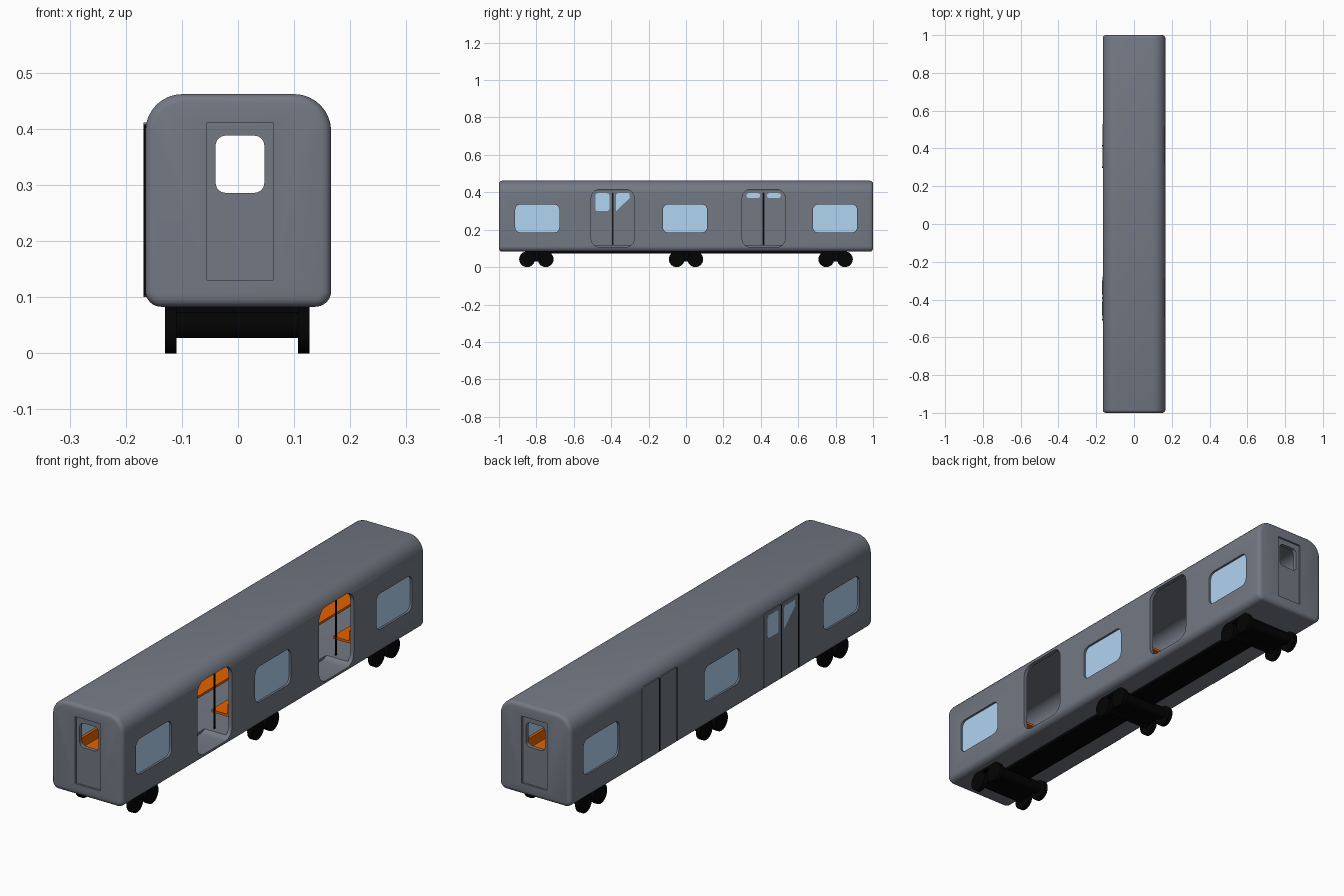
import bpy, bmesh, math

if "Cube" in bpy.data.objects:
    bpy.data.objects.remove(bpy.data.objects["Cube"])

def material(name, color):
    m = bpy.data.materials.new(name)
    m.diffuse_color = (*color, 1)
    m.use_nodes = True
    m.node_tree.nodes["Principled BSDF"].inputs["Base Color"].default_value = m.diffuse_color
    return m

PAINT = material("slate_paint", (0.170, 0.188, 0.228))
GLASS = material("glass", (0.44, 0.66, 0.90))
ORANGE = material("orange", (0.78, 0.125, 0.0))
BLACK = material("black", (0.001, 0.001, 0.001))

def rounded(u0, u1, v0, v1, rb, rt=None, n=6):
    """Rounded rectangle outline with bottom and top corner radii."""
    rt = rb if rt is None else rt
    pts = []
    for k, (u, v, r) in enumerate([(u1 - rt, v1 - rt, rt), (u0 + rt, v1 - rt, rt),
                                   (u0 + rb, v0 + rb, rb), (u1 - rb, v0 + rb, rb)]):
        for i in range(n + 1):
            a = (k + i / n) * math.pi / 2
            pts.append((u + r * math.cos(a), v + r * math.sin(a)))
    return pts

def circle(u, v, r, n=24):
    return [(u + r * math.cos(2 * math.pi * i / n), v + r * math.sin(2 * math.pi * i / n)) for i in range(n)]

def rect(u0, u1, v0, v1):
    return [(u0, v0), (u1, v0), (u1, v1), (u0, v1)]

def prism(name, pts, axis, lo, hi, mat=PAINT, bevel=0):
    """Extrude an outline along axis x (outline in yz), y (xz) or z (xy)."""
    place = {"x": lambda u, v, w: (w, u, v), "y": lambda u, v, w: (u, w, v),
             "z": lambda u, v, w: (u, v, w)}[axis]
    bm = bmesh.new()
    a = [bm.verts.new(place(u, v, lo)) for u, v in pts]
    b = [bm.verts.new(place(u, v, hi)) for u, v in pts]
    caps = [bm.faces.new(a), bm.faces.new(b)]
    for i in range(len(a)):
        j = (i + 1) % len(a)
        bm.faces.new((a[i], a[j], b[j], b[i]))
    bmesh.ops.recalc_face_normals(bm, faces=bm.faces[:])
    if bevel:
        rim = [e for f in caps for e in f.edges]
        bmesh.ops.bevel(bm, geom=rim, offset=bevel, segments=3, profile=0.5, affect='EDGES')
    me = bpy.data.meshes.new(name)
    bm.to_mesh(me)
    bm.free()
    me.materials.append(mat)
    ob = bpy.data.objects.new(name, me)
    bpy.context.collection.objects.link(ob)
    shade(ob)
    return ob

def shade(ob):
    bpy.ops.object.select_all(action='DESELECT')
    ob.select_set(True)
    bpy.context.view_layer.objects.active = ob
    bpy.ops.object.shade_smooth_by_angle(angle=math.radians(35))

def cut(ob, cutter):
    cutter.hide_render = True
    m = ob.modifiers.new("cut", 'BOOLEAN')
    m.operation, m.object, m.solver = 'DIFFERENCE', cutter, 'EXACT'
    bpy.context.view_layer.objects.active = ob
    bpy.ops.object.modifier_apply(modifier=m.name)
    bpy.data.objects.remove(cutter)

# carriage shell, hollowed out
body = prism("carriage_body", rounded(-0.165, 0.166, 0.083, 0.462, 0.028, 0.066, 8), "y", -1, 1, bevel=0.016)
cut(body, prism("cut_room", rounded(-0.15, 0.15, 0.118, 0.447, 0.004, 0.054, 8), "y", -0.975, 0.975))

WINDOWS = (-0.795, -0.005, 0.797)
DOORS = (-0.392, 0.415)

# side windows through both walls, with glass set in
for y in WINDOWS:
    outline = rounded(y - 0.118, y + 0.118, 0.185, 0.335, 0.028)
    cut(body, prism("cut_window", outline, "x", -0.3, 0.3))
    for s in (-1, 1):
        prism("window_glass", outline, "x", s * 0.155 - 0.002, s * 0.155 + 0.002, GLASS)

def pane(c, z0, x0, x1, taper=0):
    """Door pane; taper +1 / -1 cuts off the lower corner on that y side."""
    pts = rounded(c - 0.037, c + 0.037, z0, 0.395, 0.012)
    if taper:
        pts = [(c - taper * 0.037, z0), (c + taper * 0.037, 0.37),
               (c + taper * 0.033, 0.395), (c - taper * 0.03, 0.395), (c - taper * 0.037, 0.388)]
    prism("door_glass", pts, "x", x0, x1, GLASS)

# side doorways: open on the right, sliding panels on the left
for y in DOORS:
    cut(body, prism("cut_doorway", rounded(y - 0.115, y + 0.115, 0.107, 0.415, 0.045), "x", 0.05, 0.3))
    cut(body, prism("cut_left_doorway", rect(y - 0.115, y + 0.115, 0.119, 0.395), "x", -0.3, -0.05))
    for a, b in ((y - 0.115, y - 0.002), (y + 0.002, y + 0.115)):
        prism("door_panel", rounded(a, b, 0.1, 0.411, 0.006), "x", -0.168, -0.148)
    for w in (y, y - 0.115):
        prism("door_seal", rect(w - 0.004, w + 0.004, 0.103, 0.408), "x", -0.1684, -0.16, BLACK)
    # panes: tall at the front doorway, inner strips at the rear one
    for side in (-1, 1):
        c = y + side * 0.055
        if y < 0:
            pane(c, 0.30, -0.15, -0.1475, 1 if side > 0 else 0)
            pane(c, 0.30, -0.1684, -0.166, -1 if side < 0 else 0)
        else:
            pane(c, 0.37, -0.15, -0.1475)

# end doors: shallow recess with an open window
for s in (-1, 1):
    lo, hi = sorted((s * 0.992, s * 1.1))
    cut(body, prism("cut_end_recess", rect(-0.055, 0.062, 0.13, 0.411), "y", lo, hi))
    lo, hi = sorted((s * 0.9, s * 1.1))
    cut(body, prism("cut_end_window", rounded(-0.04, 0.047, 0.286, 0.388, 0.018), "y", lo, hi))
shade(body)

# benches along both walls, with a grab pole on the rear side of each doorway
for a, b in ((-0.973, -0.55), (-0.27, 0.255), (0.535, 0.973)):
    for s, inner in ((-1, 0.045), (1, 0.065)):
        lo, hi = sorted((s * inner, s * 0.15))
        prism("bench_seat", rect(lo, hi, 0.184, 0.194), "y", a, b, ORANGE)
        lo, hi = sorted((s * 0.14, s * 0.15))
        prism("bench_back", rect(lo, hi, 0.19, 0.235), "y", a, b, ORANGE)
        if a > -0.9:
            prism("grab_pole", circle(s * 0.08, a, 0.003, 10), "z", 0.116, 0.448, BLACK)

# underframe beam and three wheel trucks
prism("underframe", rect(-0.06, 0.06, 0.072, 0.086), "y", -0.85, 0.85, BLACK)
for y in (-0.8, 0.0, 0.8):
    prism("truck_plate", rect(-0.128, 0.126, 0.073, 0.086), "y", y - 0.05, y + 0.05, BLACK)
    prism("truck_frame", rect(-0.104, 0.1, 0.030, 0.074), "y", y - 0.05, y + 0.05, BLACK)
    for w in (y - 0.05, y + 0.05):
        prism("axle", circle(w, 0.05, 0.023), "x", -0.125, 0.12, BLACK)
        for x in (-0.12, 0.117):
            prism("wheel", circle(w, 0.042, 0.042), "x", x - 0.01, x + 0.01, BLACK)
